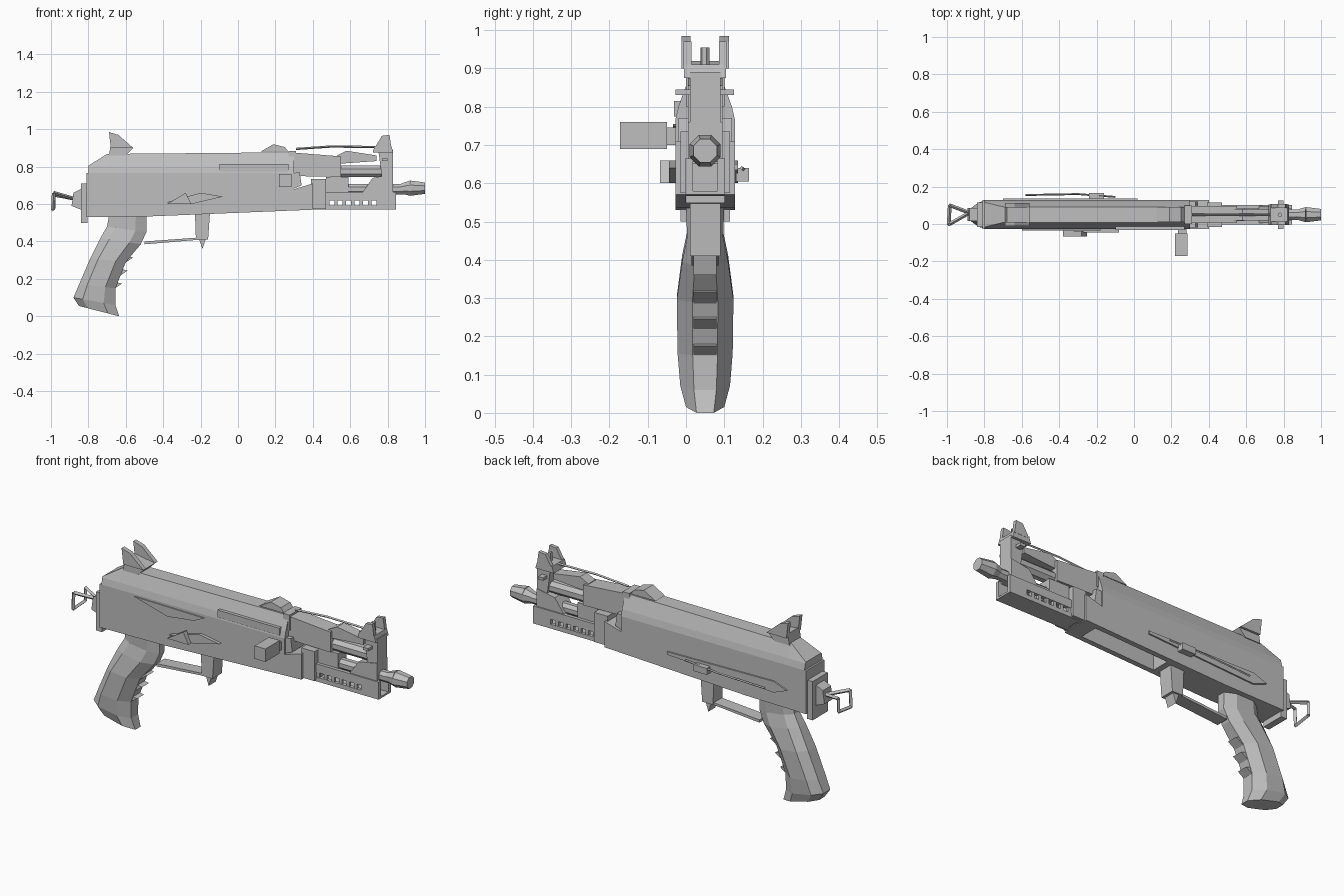
import bpy, bmesh, math
from mathutils import Vector

CY = 0.05  # centre plane of the body
metal = bpy.data.materials.new("grey metal")
metal.diffuse_color = (0.52, 0.52, 0.52, 1)


def make(name, bm):
    bmesh.ops.recalc_face_normals(bm, faces=bm.faces)
    me = bpy.data.meshes.new(name)
    bm.to_mesh(me)
    bm.free()
    me.materials.append(metal)
    ob = bpy.data.objects.new(name, me)
    bpy.context.collection.objects.link(ob)
    return ob


def loft(name, rings):
    """Skin equal-length rings of 3D points and cap both ends."""
    bm = bmesh.new()
    vs = [[bm.verts.new(p) for p in r] for r in rings]
    n = len(rings[0])
    for a, b in zip(vs, vs[1:]):
        for i in range(n):
            bm.faces.new((a[i], a[(i + 1) % n], b[(i + 1) % n], b[i]))
    bm.faces.new(vs[0])
    bm.faces.new(vs[-1])
    return make(name, bm)


def prism(name, pts, y0, y1):
    """Side profile in x, z pushed through y."""
    return loft(name, [[(x, y, z) for x, z in pts] for y in (y0, y1)])


def box(name, x0, x1, y0, y1, z0, z1):
    return prism(name, [(x0, z0), (x1, z0), (x1, z1), (x0, z1)], y0, y1)


def rod(name, p, q, r, r2=None, n=8):
    p, q = Vector(p), Vector(q)
    d = (q - p).normalized()
    u = d.orthogonal().normalized()
    v = d.cross(u)
    rings = []
    for c, rad in ((p, r), (q, r if r2 is None else r2)):
        rings.append([c + rad * (math.cos(t) * u + math.sin(t) * v)
                      for t in (2 * math.pi * (i + 0.5) / n for i in range(n))])
    return loft(name, rings)


def chain(name, pts, r, closed=False):
    ends = list(zip(pts, pts[1:])) + ([(pts[-1], pts[0])] if closed else [])
    for i, (a, b) in enumerate(ends):
        rod(f"{name}_{i + 1}", a, b, r, n=4)


# Receiver with the open magazine well underneath
receiver = prism("receiver", [(-0.81, 0.53), (-0.45, 0.535), (0.40, 0.57),
                              (0.40, 0.71), (0.30, 0.68), (0.30, 0.765), (-0.81, 0.765)],
                 -0.028, 0.128)
well = box("well_cutter", -0.12, 0.32, 0.0, 0.10, 0.45, 0.70)
well.hide_render = True
cut = receiver.modifiers.new("well", 'BOOLEAN')
cut.object = well
cut.solver = 'EXACT'
bpy.context.view_layer.objects.active = receiver
bpy.ops.object.modifier_apply(modifier="well")
bpy.data.objects.remove(well)

# Top cover with sloped sides and a chamfered rear
def cover_ring(x, top, half_top):
    s = [(0.078, 0.765), (0.07, 0.80), (half_top, top)]
    return [(x, CY - h, z) for h, z in s] + [(x, CY + h, z) for h, z in reversed(s)]

loft("top_cover", [cover_ring(-0.80, 0.805, 0.066), cover_ring(-0.70, 0.868, 0.042),
                   cover_ring(0.30, 0.877, 0.042)])
box("cover_latch", 0.27, 0.31, 0.0, 0.10, 0.80, 0.885)
prism("cover_hump", [(0.12, 0.88), (0.27, 0.88), (0.25, 0.905), (0.19, 0.92)], 0.01, 0.09)

# Raised side panels, seams and fire selector
prism("ejection_panel", [(-0.10, 0.775), (0.27, 0.775), (0.27, 0.815), (-0.10, 0.815)], -0.032, 0.0)
prism("front_rib", [(-0.60, 0.755), (-0.18, 0.75), (-0.24, 0.72), (-0.40, 0.70)], -0.034, -0.02)
prism("selector", [(-0.38, 0.61), (-0.25, 0.60), (-0.08, 0.64), (-0.20, 0.66)], -0.045, -0.027)
prism("selector_tab", [(-0.38, 0.60), (-0.25, 0.60), (-0.28, 0.66)], -0.068, -0.04)
prism("back_lever", [(-0.70, 0.63), (-0.62, 0.60), (0.02, 0.635), (0.02, 0.65), (-0.62, 0.66)], 0.125, 0.136)
box("back_lever_knob", -0.24, -0.16, 0.13, 0.165, 0.605, 0.64)
chain("back_rail", [(-0.58, 0.155, 0.62), (-0.30, 0.16, 0.63), (-0.10, 0.145, 0.64)], 0.005)

# Bolt handle
box("bolt_handle", 0.22, 0.285, -0.172, -0.05, 0.69, 0.76)
box("bolt_stem", 0.235, 0.28, -0.055, 0.0, 0.70, 0.745)

# Pistol grip, octagonal and slanted: z at back and front, x range, half width
def grip_ring(xb, zb, xf, zf, h):
    ring = []
    for t, k in ((0, .45), (.22, 1), (.72, 1), (1, .45)):
        ring.append((xb + (xf - xb) * t, CY - h * k, zb + (zf - zb) * t))
    return ring + [(x, 2 * CY - y, z) for x, y, z in reversed(ring)]

loft("grip", [grip_ring(-0.85, 0.055, -0.635, 0.0, 0.05),
              grip_ring(-0.88, 0.10, -0.655, 0.06, 0.065),
              grip_ring(-0.85, 0.17, -0.655, 0.15, 0.072),
              grip_ring(-0.79, 0.31, -0.60, 0.29, 0.074),
              grip_ring(-0.735, 0.42, -0.52, 0.385, 0.06),
              grip_ring(-0.70, 0.48, -0.49, 0.45, 0.047),
              grip_ring(-0.69, 0.54, -0.49, 0.54, 0.05)])
for i in range(3):  # finger ridges
    x, z = -0.655 + 0.03 * i, 0.13 + 0.07 * i
    prism(f"grip_ridge_{i + 1}", [(x - 0.03, z), (x + 0.035, z + 0.045), (x - 0.01, z + 0.055)], 0.02, 0.08)

# Trigger guard and magazine catch
prism("guard_bar", [(-0.50, 0.385), (-0.20, 0.41), (-0.20, 0.422), (-0.50, 0.40)], 0.015, 0.085)
prism("guard_front", [(-0.225, 0.41), (-0.16, 0.41), (-0.15, 0.55), (-0.23, 0.55)], 0.01, 0.09)
prism("magazine_catch", [(-0.21, 0.42), (-0.17, 0.42), (-0.19, 0.36)], 0.02, 0.08)

# Rear plate and sling loop
box("rear_plate", -0.84, -0.805, -0.015, 0.115, 0.50, 0.71)
prism("rear_bracket", [(-0.89, 0.59), (-0.84, 0.57), (-0.84, 0.68), (-0.88, 0.66)], 0.015, 0.085)
chain("sling_loop", [(-0.88, 0.06, 0.63), (-0.985, 0.0, 0.66), (-0.99, 0.0, 0.57),
                     (-0.985, 0.10, 0.58), (-0.985, 0.10, 0.65)], 0.01, True)

# Rear sight with two ears
prism("rear_sight_base", [(-0.69, 0.86), (-0.60, 0.86), (-0.56, 0.90), (-0.68, 0.92)], 0.0, 0.10)
for side in (-1, 1):
    y = CY + side * 0.05
    prism("rear_sight_ear", [(-0.68, 0.90), (-0.56, 0.90), (-0.64, 0.97), (-0.69, 0.985)], y - 0.012, y + 0.012)

# Upper handguard, gas tube and sight rod
prism("upper_handguard", [(0.30, 0.75), (0.55, 0.745), (0.55, 0.855), (0.30, 0.875)], 0.005, 0.095)
rod("gas_tube", (0.50, CY, 0.775), (0.83, CY, 0.775), 0.034)
prism("gas_rib", [(0.53, 0.815), (0.74, 0.83), (0.74, 0.86), (0.58, 0.885), (0.53, 0.86)], 0.02, 0.08)
chain("top_rod", [(0.31, CY, 0.895), (0.50, CY, 0.908), (0.73, CY, 0.905)], 0.006)
prism("barrel_collar", [(0.29, 0.68), (0.34, 0.70), (0.33, 0.77), (0.24, 0.76)], -0.02, 0.12)

# Slotted lower handguard
box("handguard_block", 0.39, 0.47, -0.015, 0.115, 0.575, 0.735)
for side in (-1, 1):
    y = CY + side * 0.042
    box("lower_rail", 0.40, 0.845, y - 0.01, y + 0.01, 0.57, 0.593)
    box("upper_rail", 0.40, 0.845, y - 0.01, y + 0.01, 0.62, 0.665)
    for i in range(8):
        x = 0.47 + i * 0.045
        box("rail_post", x, x + 0.018, y - 0.008, y + 0.008, 0.59, 0.625)
    box("rail_end", 0.74, 0.845, y - 0.01, y + 0.01, 0.59, 0.625)
box("handguard_floor", 0.42, 0.845, 0.01, 0.09, 0.57, 0.58)
box("inner_block", 0.47, 0.59, 0.015, 0.085, 0.65, 0.745)

# Barrel and muzzle
rod("barrel", (0.40, CY, 0.68), (0.90, CY, 0.68), 0.03)
rod("muzzle_cone", (0.85, CY, 0.68), (0.92, CY, 0.685), 0.022, 0.044)
rod("muzzle", (0.92, CY, 0.685), (1.0, CY, 0.685), 0.044, 0.033)

# Front sight tower
prism("gas_block", [(0.66, 0.655), (0.83, 0.655), (0.83, 0.76), (0.72, 0.74)], 0.005, 0.095)
prism("sight_tower", [(0.77, 0.74), (0.83, 0.74), (0.83, 0.89), (0.75, 0.89)], 0.01, 0.09)
prism("sight_base", [(0.72, 0.875), (0.83, 0.875), (0.82, 0.91), (0.73, 0.91)], -0.005, 0.105)
for side in (-1, 1):
    y = CY + side * 0.046
    prism("front_sight_ear", [(0.73, 0.90), (0.82, 0.90), (0.81, 0.97), (0.77, 0.965)], y - 0.01, y + 0.01)
    box("sight_pin", 0.77, 0.80, y - 0.01 if side > 0 else -0.028, 0.125 if side > 0 else y + 0.01, 0.83, 0.845)
rod("sight_post", (0.78, CY, 0.90), (0.78, CY, 0.955), 0.012, n=6)
